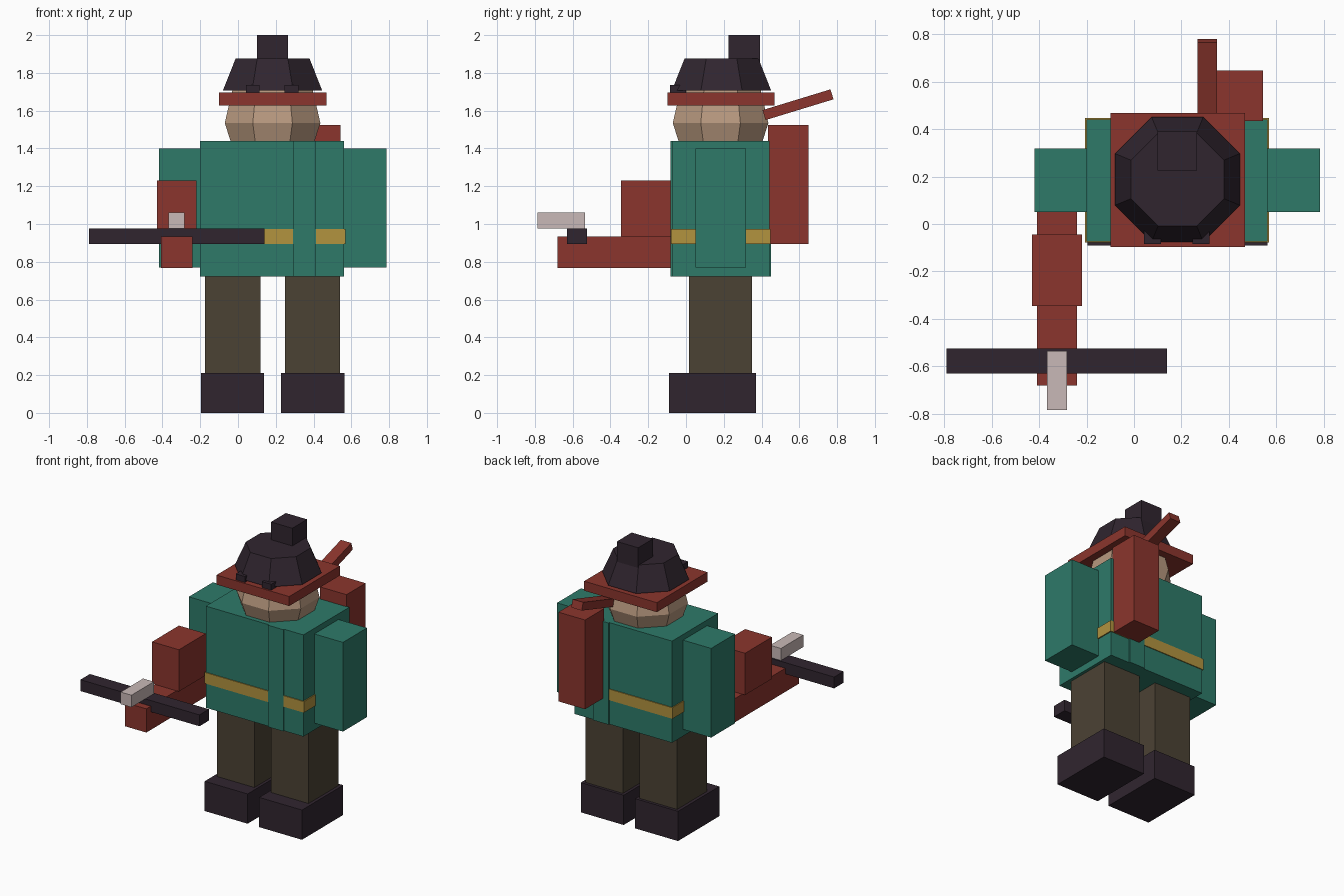
import bpy
import bmesh
import math
from mathutils import Matrix, Vector

cube = bpy.data.objects.get("Cube")
if cube:
    bpy.data.objects.remove(cube, do_unlink=True)


def material(name, code):
    """Flat material from an sRGB hex code, stored as linear."""
    srgb = [c / 255 for c in bytes.fromhex(code)]
    rgba = [((c + 0.055) / 1.055) ** 2.4 for c in srgb] + [1]
    mat = bpy.data.materials.new(name)
    mat.use_nodes = True
    mat.diffuse_color = rgba
    mat.node_tree.nodes["Principled BSDF"].inputs["Base Color"].default_value = rgba
    return mat


GREEN = material("coat green", "2e7a69")
RED = material("leather red", "8b352d")
DARK = material("dark plum", "30252f")
BROWN = material("trouser brown", "4b4234")
GOLD = material("belt gold", "b2933f")
SKIN = material("skin tan", "b8997f")
PALE = material("pale bone", "c9b9b7")


def finish(name, bm, mat):
    mesh = bpy.data.meshes.new(name)
    bmesh.ops.recalc_face_normals(bm, faces=bm.faces)
    bm.to_mesh(mesh)
    bm.free()
    mesh.materials.append(mat)
    obj = bpy.data.objects.new(name, mesh)
    bpy.context.collection.objects.link(obj)
    return obj


def box(name, mat, x, y, z, tilt=0):
    """Box from its x, y and z ranges, tilted about its centre's x axis."""
    size = [b - a for a, b in (x, y, z)]
    centre = Vector([(a + b) / 2 for a, b in (x, y, z)])
    bm = bmesh.new()
    place = Matrix.Translation(centre) @ Matrix.Rotation(tilt, 4, "X")
    bmesh.ops.create_cube(bm, size=1, matrix=place @ Matrix.Diagonal((*size, 1)))
    return finish(name, bm, mat)


def octagon_stack(name, mat, centre, profile):
    """Eight-sided solid from (half width, height) pairs, flat side to the front."""
    bm = bmesh.new()
    rings = []
    for half, z in profile:
        r = half / math.cos(math.pi / 8)
        angles = [(i + 0.5) * math.pi / 4 for i in range(8)]
        rings.append([bm.verts.new((centre[0] + r * math.cos(a),
                                    centre[1] + r * math.sin(a), z)) for a in angles])
    for low, high in zip(rings, rings[1:]):
        for i in range(8):
            j = (i + 1) % 8
            bm.faces.new((low[i], low[j], high[j], high[i]))
    bm.faces.new(rings[0][::-1])
    bm.faces.new(rings[-1])
    return finish(name, bm, mat)


# Legs and boots
MID = 0.183
for side, s in (("left", 1), ("right", -1)):
    def span(inner, outer):
        return sorted((MID + s * inner, MID + s * outer))
    box(side + "_boot", DARK, span(0.045, 0.38), (-0.09, 0.37), (0, 0.21))
    box(side + "_leg", BROWN, span(0.065, 0.358), (0.015, 0.35), (0.21, 0.73))
    # Sleeves
    box(side + "_sleeve", GREEN, span(0.375, 0.602), (0.05, 0.318), (0.77, 1.4))

# Coat, front fold and belt
box("coat", GREEN, (-0.2, 0.562), (-0.073, 0.441), (0.722, 1.44))
box("coat_fold", GREEN, (0.29, 0.412), (-0.082, 0.45), (0.722, 1.44))
box("belt", GOLD, (-0.206, 0.57), (-0.079, 0.447), (0.895, 0.973))

# Raised right forearm with its guard
box("right_forearm", RED, (-0.408, -0.24), (-0.68, 0.055), (0.768, 0.935))
box("forearm_guard", RED, (-0.43, -0.22), (-0.345, -0.045), (0.935, 1.23))

# Held weapon
box("weapon_bar", DARK, (-0.79, 0.14), (-0.63, -0.525), (0.895, 0.975))
box("weapon_tip", PALE, (-0.367, -0.283), (-0.785, -0.535), (0.975, 1.06))

# Pouch on the back
box("back_pouch", RED, (0.335, 0.543), (0.435, 0.648), (0.895, 1.525))

# Head, brim and hat
octagon_stack("head", SKIN, (MID, MID), [(0.21, 1.4), (0.253, 1.535), (0.21, 1.72)])
box("hat_brim", RED, (-0.1, 0.468), (-0.097, 0.468), (1.628, 1.695))
octagon_stack("hat", DARK, (MID, 0.188), [(0.263, 1.706), (0.196, 1.875)])
box("hat_knot", DARK, (0.1, 0.266), (0.226, 0.391), (1.82, 2.0))
for side, x in (("left", 0.283), ("right", 0.078)):
    box(side + "_hat_stud", DARK, (x - 0.036, x + 0.036), (-0.085, 0), (1.695, 1.737))

# Slanted tail at the back of the brim
box("hat_tail", RED, (0.268, 0.35), (0.405, 0.781), (1.604, 1.659), math.radians(17))
